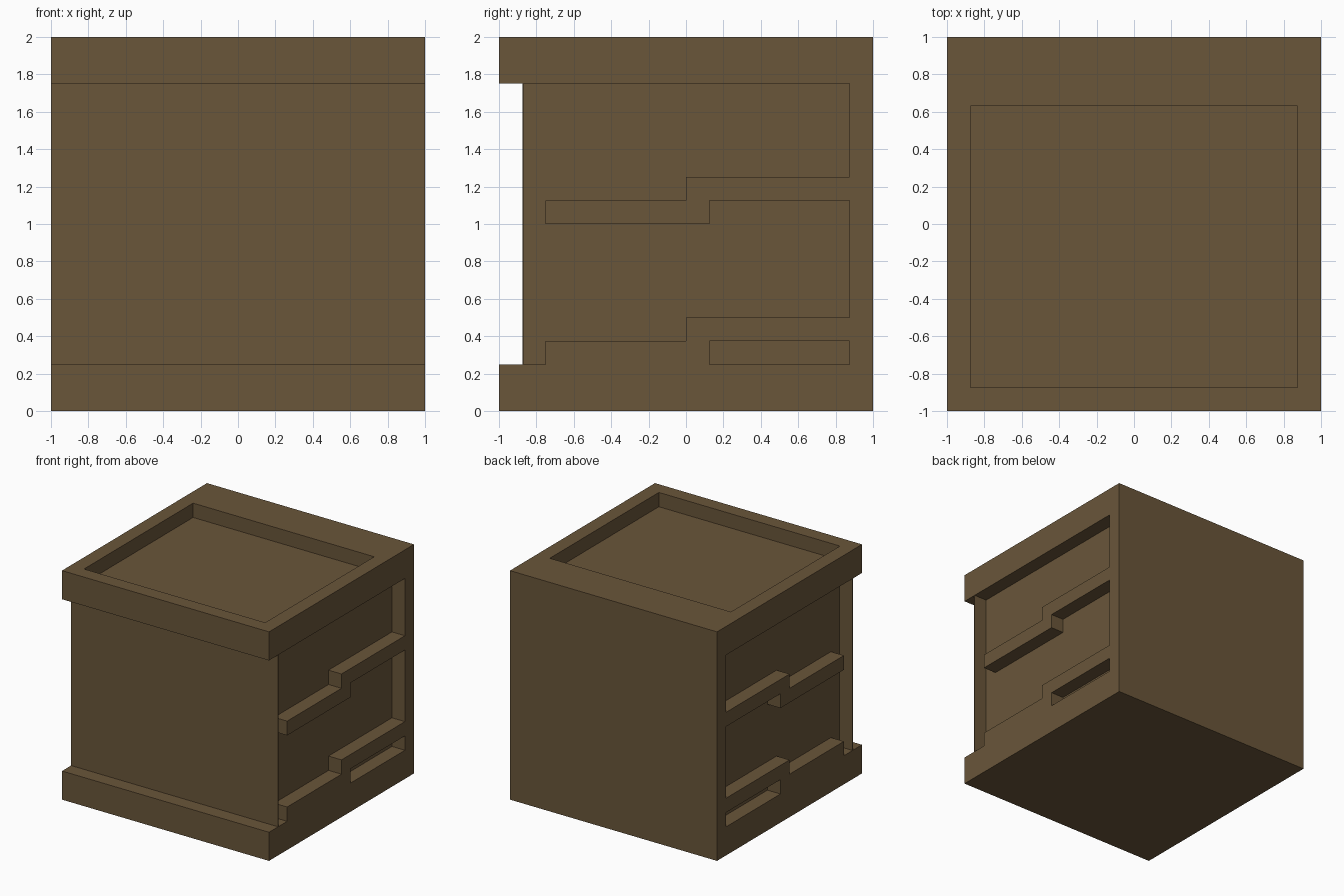
import bpy
import bmesh

cube = bpy.data.objects.get("Cube")
if cube:
    bpy.data.objects.remove(cube, do_unlink=True)

# Single brown colour
brown = bpy.data.materials.new("brown_wood")
brown.use_nodes = True
colour = (0.144, 0.093, 0.042, 1.0)
brown.diffuse_color = colour
bsdf = next(n for n in brown.node_tree.nodes if n.type == 'BSDF_PRINCIPLED')
bsdf.inputs["Base Color"].default_value = colour


def prism(name, outline, x0, x1):
    """Extrude a (y, z) outline along x."""
    bm = bmesh.new()
    face = bm.faces.new([bm.verts.new((x0, y, z)) for y, z in outline])
    out = bmesh.ops.extrude_face_region(bm, geom=[face])
    verts = [v for v in out["geom"] if isinstance(v, bmesh.types.BMVert)]
    bmesh.ops.translate(bm, verts=verts, vec=(x1 - x0, 0, 0))
    bmesh.ops.recalc_face_normals(bm, faces=bm.faces)
    mesh = bpy.data.meshes.new(name)
    bm.to_mesh(mesh)
    bm.free()
    mesh.materials.append(brown)
    obj = bpy.data.objects.new(name, mesh)
    bpy.context.collection.objects.link(obj)
    return obj


def rect(y0, y1, z0, z1):
    return [(y0, z0), (y1, z0), (y1, z1), (y0, z1)]


def carve(body, outline, x0, x1):
    """Cut a prism out of the body and discard the cutter."""
    cutter = prism("cutter", outline, x0, x1)
    cutter.hide_render = True
    mod = body.modifiers.new("carve", 'BOOLEAN')
    mod.operation = 'DIFFERENCE'
    mod.solver = 'EXACT'
    mod.object = cutter
    bpy.context.view_layer.objects.active = body
    bpy.ops.object.modifier_apply(modifier=mod.name)
    bpy.data.objects.remove(cutter, do_unlink=True)


# Body: front profile stepped back between the base and the top rim
body = prism("carved_block_body", [
    (-1, 0), (1, 0), (1, 2), (-1, 2), (-1, 1.75),
    (-0.875, 1.75), (-0.875, 0.25), (-1, 0.25)], -1, 1)

# Shallow tray in the top
carve(body, rect(-0.875, 0.63, 1.875, 2.1), -0.875, 0.875)

# Side recess: leaves stepped shelves and a thin front panel
recess = [
    (-0.87, 0.25), (-0.75, 0.25), (-0.75, 0.375), (0, 0.375),
    (0, 0.5), (0.875, 0.5), (0.875, 1.125), (0.125, 1.125),
    (0.125, 1.0), (-0.75, 1.0), (-0.75, 1.125), (0, 1.125),
    (0, 1.25), (0.875, 1.25), (0.875, 1.75), (-0.87, 1.75)]
slot = rect(0.125, 0.875, 0.25, 0.375)

for side in (-1, 1):
    for outline in (recess, slot):
        carve(body, outline, 0.875 * side, 1.1 * side)
